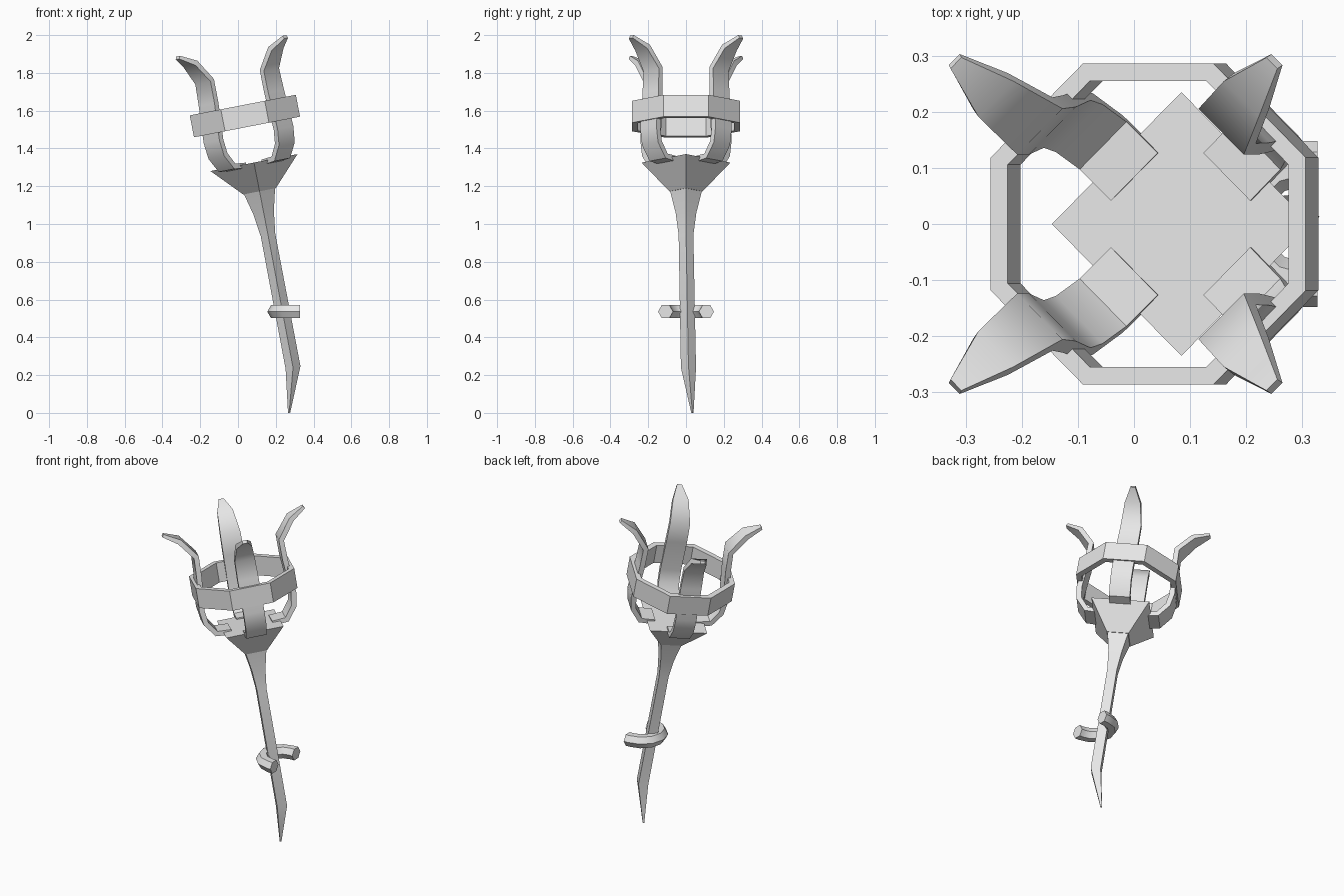
import bpy, bmesh
from math import radians, sin, cos, pi, sqrt
from mathutils import Matrix, Vector

cube = bpy.data.objects.get("Cube")
if cube:
    bpy.data.objects.remove(cube, do_unlink=True)

grey = bpy.data.materials.new("plain_grey")
grey.use_nodes = True
GREY = (0.8, 0.8, 0.8, 1)
grey.diffuse_color = GREY
grey.node_tree.nodes["Principled BSDF"].inputs["Base Color"].default_value = GREY

# The whole torch leans sideways; only the clasp stays level
LEAN = Matrix.Translation((0.342, 0, 0)) @ Matrix.Rotation(radians(-11), 4, 'Y')


def loft(name, sections, matrix=LEAN, closed=False, angle=30):
    """Skin a list of equal-sized point loops into a mesh object."""
    bm = bmesh.new()
    rows = [[bm.verts.new(matrix @ Vector(p)) for p in sec] for sec in sections]
    pairs = list(zip(rows, rows[1:]))
    if closed:
        pairs.append((rows[-1], rows[0]))
    else:
        bm.faces.new(rows[0])
        bm.faces.new(rows[-1])
    n = len(rows[0])
    for a, b in pairs:
        for i in range(n):
            j = (i + 1) % n
            bm.faces.new((a[i], a[j], b[j], b[i]))
    bmesh.ops.recalc_face_normals(bm, faces=bm.faces)
    mesh = bpy.data.meshes.new(name)
    bm.to_mesh(mesh)
    bm.free()
    mesh.materials.append(grey)
    ob = bpy.data.objects.new(name, mesh)
    bpy.context.collection.objects.link(ob)
    bpy.ops.object.select_all(action='DESELECT')
    ob.select_set(True)
    bpy.context.view_layer.objects.active = ob
    bpy.ops.object.shade_smooth_by_angle(angle=radians(angle))
    return ob


def diamond(r, z, x=0, y=0):
    return [(x + r, y, z), (x, y + r, z), (x - r, y, z), (x, y - r, z)]


# Four-sided shaft with a bent point at the bottom and a flare at the top
loft("shaft", [diamond(0.006, 0.014, -0.07, 0.034), diamond(0.04, 0.245, -0.004, 0.013),
               diamond(0.039, 0.96), diamond(0.055, 1.08), diamond(0.085, 1.2)])

# Flared square bowl with a flat top
loft("bowl", [diamond(0.088, 1.195), diamond(0.235, 1.35)])

# Octagonal band around the prongs
band = []
for k in range(8):
    a = pi / 8 + k * pi / 4
    outer, inner = 0.286 / cos(pi / 8), 0.255 / cos(pi / 8)
    band.append([(r * cos(a), r * sin(a), z) for r, z in
                 ((outer, 1.542), (outer, 1.66), (inner, 1.66), (inner, 1.542))])
loft("band", band, closed=True)

# Prong centre line: distance out, height, half width
PRONG = [(0.12, 1.343, 0.06), (0.205, 1.35, 0.06), (0.255, 1.42, 0.06),
         (0.267, 1.50, 0.06), (0.25, 1.70, 0.06), (0.247, 1.82, 0.058),
         (0.325, 1.925, 0.045), (0.41, 1.972, 0.014)]


def prong_sections():
    sections = []
    for i, (r, z, w) in enumerate(PRONG):
        before = PRONG[max(i - 1, 0)]
        after = PRONG[min(i + 1, len(PRONG) - 1)]
        t = Vector((after[0] - before[0], after[1] - before[1])).normalized()
        n = Vector((-t.y, t.x)) * (0.015 if i < len(PRONG) - 1 else 0.009)
        sections.append([(r + s * n.x, side * w, z + s * n.y)
                         for s, side in ((1, -1), (1, 1), (-1, 1), (-1, -1))])
    return sections


for k, name in enumerate(("back_left", "back_right", "front_right", "front_left")):
    spin = Matrix.Rotation(pi / 4 + k * pi / 2, 4, 'Z')
    loft("prong_" + name, prong_sections(), LEAN @ spin, angle=40)

# Open half-ring clasp with a hexagonal section
clasp = []
CLASP_X, CLASP_R, TUBE = 0.303, 0.108, 0.04
stations = [(CLASP_X + 0.024, CLASP_R, pi / 2)]
for k in range(7):
    a = pi / 2 + k * pi / 6
    stations.append((CLASP_X + CLASP_R * cos(a), CLASP_R * sin(a), a))
stations.append((CLASP_X + 0.024, -CLASP_R, 3 * pi / 2))
for x, y, a in stations:
    clasp.append([(x + TUBE * cos(h) * cos(a), y + TUBE * cos(h) * sin(a),
                   0.536 + TUBE * sin(h)) for h in (i * pi / 3 for i in range(6))])
loft("clasp", clasp, Matrix.Identity(4), angle=35)
